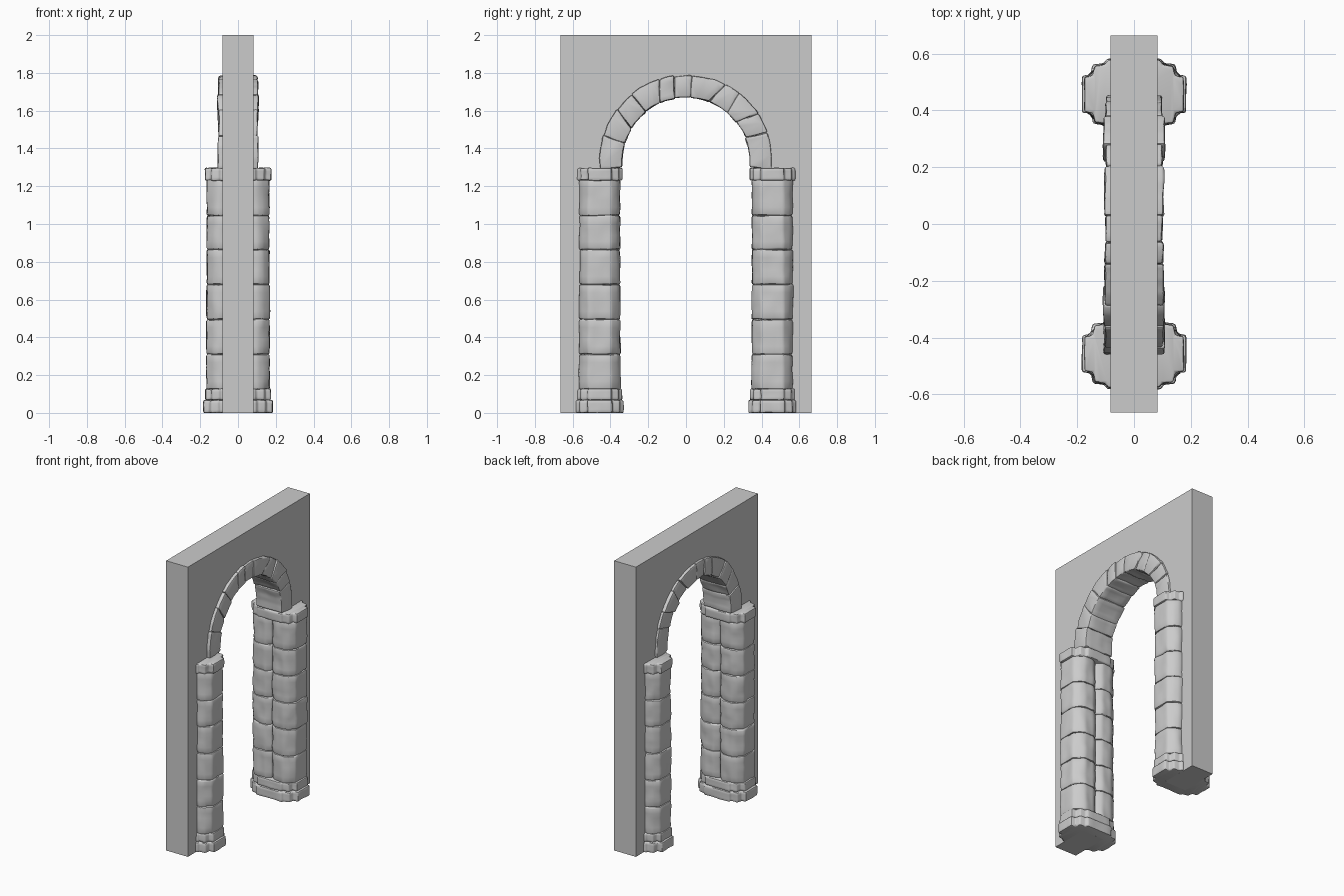
import bpy, bmesh, math, random
from mathutils import Vector, noise

if "Cube" in bpy.data.objects:
    bpy.data.objects.remove(bpy.data.objects["Cube"])

random.seed(7)
WALL_X, WALL_Y, WALL_H = 0.083, 0.665, 2.0
PILLAR_Y, ARCH_Z = 0.457, 1.33


def finish(bm, name, smooth=True):
    me = bpy.data.meshes.new(name)
    bm.to_mesh(me)
    bm.free()
    ob = bpy.data.objects.new(name, me)
    bpy.context.collection.objects.link(ob)
    if smooth:
        bpy.ops.object.select_all(action='DESELECT')
        ob.select_set(True)
        bpy.context.view_layer.objects.active = ob
        bpy.ops.object.shade_smooth_by_angle(angle=math.radians(40))
    return ob


def loft(bm, ring_a, ring_b):
    """Closed solid between two matching rings of points."""
    a = [bm.verts.new(p) for p in ring_a]
    b = [bm.verts.new(p) for p in ring_b]
    n = len(a)
    bm.faces.new(a[::-1])
    bm.faces.new(b)
    for i in range(n):
        bm.faces.new((a[i], a[(i + 1) % n], b[(i + 1) % n], b[i]))
    bmesh.ops.recalc_face_normals(bm, faces=bm.faces[:])


def add_stone(target, ring_a, ring_b, bevel=0.011, rough=0.004):
    """One worn block: bevelled, subdivided, roughened, added to target."""
    bm = bmesh.new()
    loft(bm, ring_a, ring_b)
    bmesh.ops.bevel(bm, geom=bm.edges[:], offset=bevel, segments=2,
                    profile=0.5, affect='EDGES', clamp_overlap=True)
    long_edges = [e for e in bm.edges if e.calc_length() > 0.03]
    bmesh.ops.subdivide_edges(bm, edges=long_edges, cuts=4, use_grid_fill=True)
    seed = Vector((random.uniform(0, 50), random.uniform(0, 50), 0))
    bm.normal_update()
    for v in bm.verts:
        v.co += v.normal * rough * noise.noise(v.co * 16 + seed)
        v.co.z = max(v.co.z, 0)
    me = bpy.data.meshes.new("temp")
    bm.to_mesh(me)
    bm.free()
    target.from_mesh(me)
    bpy.data.meshes.remove(me)


# Wall slab with an arched doorway
R = 0.40
outline = [(-WALL_Y, 0), (-WALL_Y, WALL_H), (WALL_Y, WALL_H), (WALL_Y, 0), (R, 0)]
outline += [(R * math.cos(math.pi * i / 24), ARCH_Z + R * math.sin(math.pi * i / 24))
            for i in range(25)]
outline.append((-R, 0))
bm = bmesh.new()
loft(bm, [(-WALL_X, y, z) for y, z in outline], [(WALL_X, y, z) for y, z in outline])
bmesh.ops.triangulate(bm, faces=[f for f in bm.faces if len(f.verts) > 4])
finish(bm, "wall", smooth=False)

# Arch ring of skewed voussoirs
angles = [-5, 21, 36, 51, 66, 86, 99, 111, 129, 146, 163, 185]
skew = [0] + [random.uniform(-3.5, 3.5) for _ in angles[1:-1]] + [0]
bm = bmesh.new()
for i in range(len(angles) - 1):
    half_x = random.uniform(0.098, 0.108)
    r_in, r_out = 0.341 + random.uniform(-.004, .004), 0.457 + random.uniform(-.004, .004)
    pts = []
    for k in range(4):
        t = k / 3
        pts.append((r_out, (angles[i] + skew[i]) * (1 - t) + (angles[i+1] + skew[i+1]) * t))
    for k in range(4):
        t = 1 - k / 3
        pts.append((r_in, (angles[i] - skew[i]) * (1 - t) + (angles[i+1] - skew[i+1]) * t))
    yz = [(r * math.cos(math.radians(a)), ARCH_Z + r * math.sin(math.radians(a)))
          for r, a in pts]
    add_stone(bm, [(-half_x, y, z) for y, z in yz], [(half_x, y, z) for y, z in yz],
              bevel=0.008, rough=0.006)
finish(bm, "arch_ring")

# Pillar cross-sections: stepped slab, and half of the twin shaft
SLAB = [(.183, .065), (.152, .068), (.145, .105), (.105, .108), (.095, .125)]
SHAFT = [(.166, .06), (.132, .094), (.105, .108), (.035, .108), (0, .085)]


def slab_profile(s):
    q = [(x * s, y * s) for x, y in SLAB]
    top = q + [(-x, y) for x, y in q[::-1]]
    return top + [(-x, -y) for x, y in top]


def ring(profile, cy, z):
    return [(x, cy + y, z) for x, y in profile]


courses = [.125, .31, .495, .68, .865, 1.045, 1.235]
for side, cy in (("left", -PILLAR_Y), ("right", PILLAR_Y)):
    # Two-step base
    bm = bmesh.new()
    for s, z0, z1 in ((1.0, 0, .068), (.945, .068, .128)):
        p = slab_profile(s)
        add_stone(bm, ring(p, cy, z0), ring(p, cy, z1), bevel=0.008)
    finish(bm, side + "_pillar_base")

    # Twin shaft built in courses
    bm = bmesh.new()
    for sx in (-1, 1):
        for z0, z1 in zip(courses, courses[1:]):
            s = random.uniform(.985, 1.01)
            half = [(sx * x * s, y * s) for x, y in SHAFT]
            p = half + [(x, -y) for x, y in half[::-1]]
            add_stone(bm, ring(p, cy, z0), ring(p, cy, z1), bevel=0.01, rough=.006)
    finish(bm, side + "_pillar_shaft")

    # Capital
    bm = bmesh.new()
    p = slab_profile(.96)
    add_stone(bm, ring(p, cy, 1.23), ring(p, cy, 1.297), bevel=0.008)
    finish(bm, side + "_pillar_capital")
